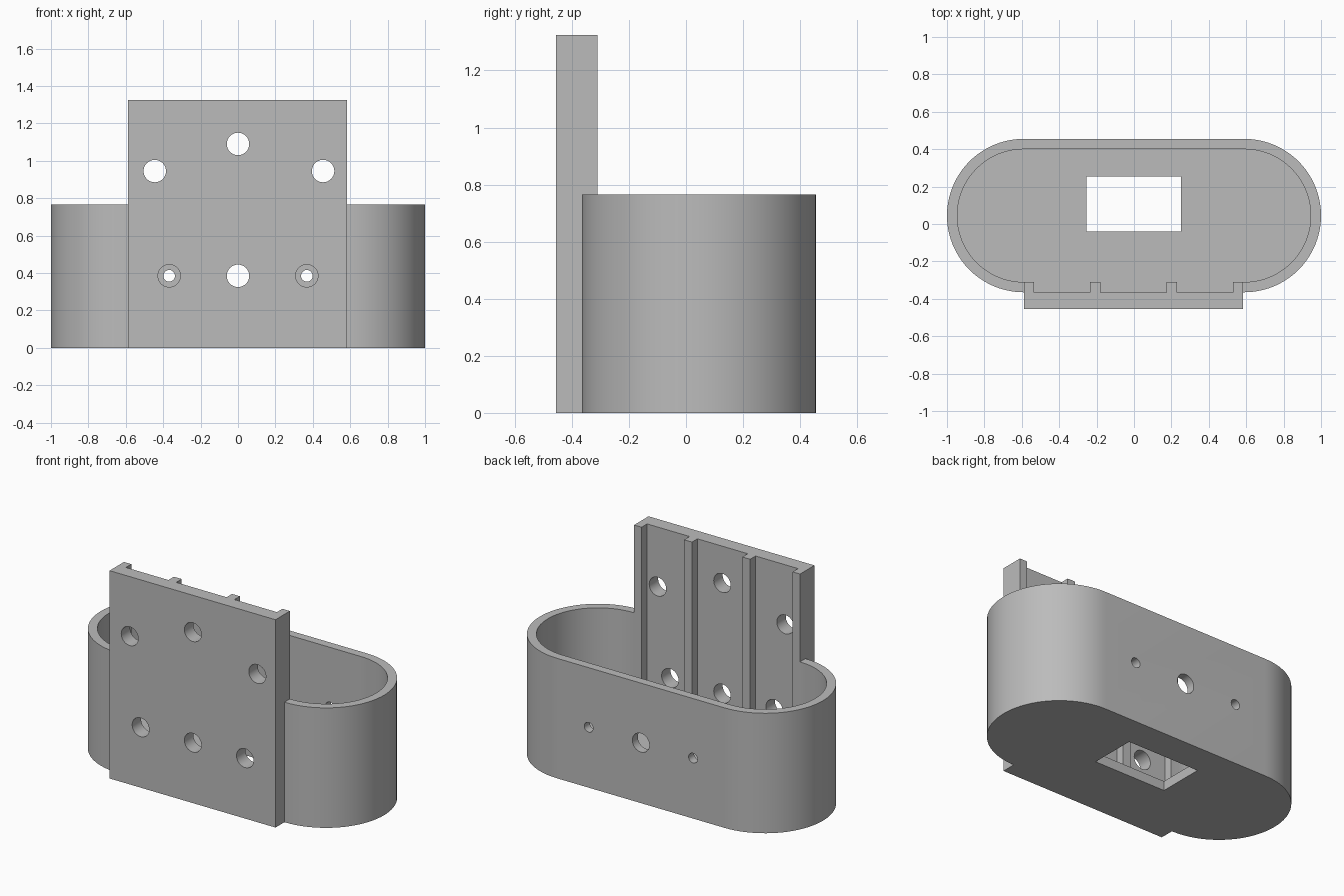
import bpy, bmesh
from math import sin, cos, pi, radians
from mathutils import Matrix, Vector

if "Cube" in bpy.data.objects:
    bpy.data.objects.remove(bpy.data.objects["Cube"])

STRAIGHT, MID_Y, OUTER, INNER = 0.59, 0.045, 0.41, 0.355
FLOOR, RIM, PLATE_TOP = 0.06, 0.765, 1.325
GROOVE_Y = -0.365
GROOVES = [(-0.535, -0.235), (-0.18, 0.175), (0.23, 0.53)]

grey = bpy.data.materials.new("plain grey")
grey.use_nodes = True
grey.diffuse_color = (0.5, 0.5, 0.5, 1)
grey.node_tree.nodes["Principled BSDF"].inputs["Base Color"].default_value = (0.5, 0.5, 0.5, 1)


def finish(name, bm):
    bmesh.ops.recalc_face_normals(bm, faces=bm.faces)
    mesh = bpy.data.meshes.new(name)
    bm.to_mesh(mesh)
    bm.free()
    mesh.materials.append(grey)
    obj = bpy.data.objects.new(name, mesh)
    bpy.context.collection.objects.link(obj)
    return obj


def prism(name, outline, z0, z1):
    bm = bmesh.new()
    face = bm.faces.new([bm.verts.new((x, y, z0)) for x, y in outline])
    top = bmesh.ops.extrude_face_region(bm, geom=[face])["geom"]
    bmesh.ops.translate(bm, vec=(0, 0, z1 - z0),
                        verts=[v for v in top if isinstance(v, bmesh.types.BMVert)])
    return finish(name, bm)


def box(name, x0, x1, y0, y1, z0, z1):
    return prism(name, [(x0, y0), (x1, y0), (x1, y1), (x0, y1)], z0, z1)


def stadium(radius, steps=40):
    # counter-clockwise, ending at the front left straight corner
    points = []
    for side, start in ((1, -pi / 2), (-1, pi / 2)):
        for i in range(steps + 1):
            a = start + pi * i / steps
            points.append((side * STRAIGHT + radius * cos(a), MID_Y + radius * sin(a)))
    return points


def drill(name, x, z, radius, y0, y1):
    bm = bmesh.new()
    bmesh.ops.create_cone(bm, cap_ends=True, segments=40, radius1=radius, radius2=radius,
                          depth=y1 - y0,
                          matrix=Matrix.Translation(Vector((x, (y0 + y1) / 2, z)))
                          @ Matrix.Rotation(pi / 2, 4, 'X'))
    return finish(name, bm)


def combine(target, tool, operation):
    mod = target.modifiers.new(operation, 'BOOLEAN')
    mod.object, mod.operation, mod.solver = tool, operation, 'EXACT'
    bpy.context.view_layer.objects.active = target
    bpy.ops.object.modifier_apply(modifier=mod.name)
    bpy.data.objects.remove(tool)


# Rounded cup fused with the tall mounting plate
holder = prism("holder_cup_with_mounting_plate", stadium(OUTER), 0, RIM)
plate = box("mounting_plate", -0.587, 0.583, -0.455, -0.29, 0, PLATE_TOP)
combine(holder, plate, 'UNION')

# Cavity, with notches that leave vertical ribs on the plate
hollow = stadium(INNER)
front = MID_Y - INNER
for x0, x1 in GROOVES:
    hollow += [(x0, front), (x0, GROOVE_Y), (x1, GROOVE_Y), (x1, front)]
combine(holder, prism("cavity_cutter", hollow, FLOOR, 1.5), 'DIFFERENCE')

# Floor window
combine(holder, box("window_cutter", -0.255, 0.25, -0.04, 0.255, -0.1, 0.2), 'DIFFERENCE')

# Plate holes, then back wall holes
for x, z in [(0, 1.09), (-0.445, 0.945), (0.455, 0.945), (-0.368, 0.385), (0, 0.385), (0.368, 0.385)]:
    combine(holder, drill("plate_hole_cutter", x, z, 0.06, -0.6, -0.2), 'DIFFERENCE')
for x, radius in [(-0.368, 0.031), (0, 0.06), (0.368, 0.031)]:
    combine(holder, drill("back_hole_cutter", x, 0.385, radius, 0.3, 0.6), 'DIFFERENCE')

# Smooth curved walls, crisp edges
bpy.ops.object.select_all(action='DESELECT')
holder.select_set(True)
bpy.context.view_layer.objects.active = holder
bpy.ops.object.shade_smooth_by_angle(angle=radians(30))
